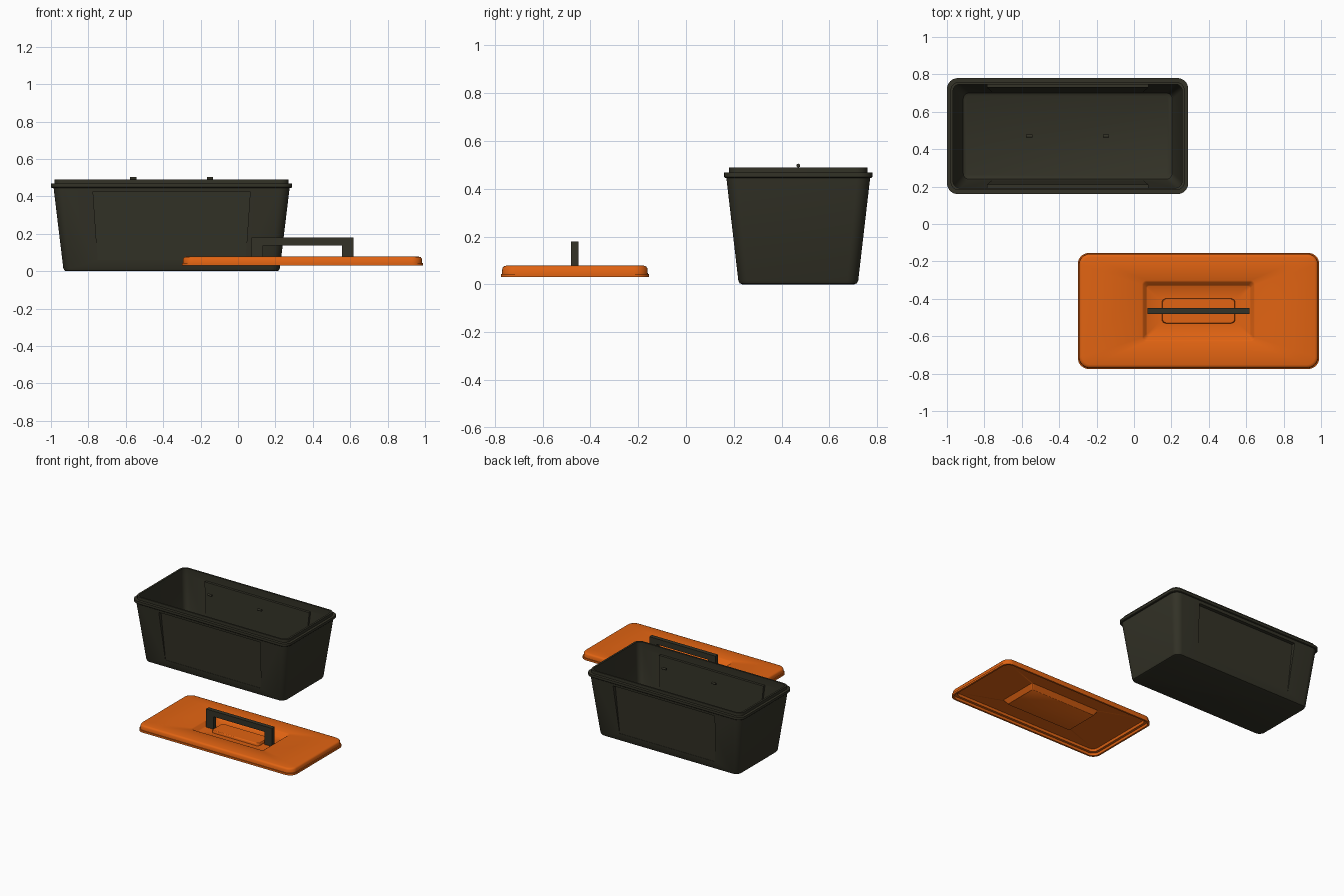
import bpy
import bmesh
import math

if "Cube" in bpy.data.objects:
    bpy.data.objects.remove(bpy.data.objects["Cube"], do_unlink=True)


def material(name, color):
    m = bpy.data.materials.new(name)
    m.use_nodes = True
    m.diffuse_color = color
    bsdf = next(n for n in m.node_tree.nodes if n.type == 'BSDF_PRINCIPLED')
    bsdf.inputs["Base Color"].default_value = color
    return m


CHARCOAL = material("charcoal plastic", (0.033, 0.032, 0.02, 1))
ORANGE = material("orange plastic", (0.75, 0.125, 0.006, 1))
BOX_CENTER = (-0.355, 0.47, 0)
LID_CENTER = (0.345, -0.465, 0)


def finish(name, bm, mat, center):
    bmesh.ops.recalc_face_normals(bm, faces=bm.faces)
    mesh = bpy.data.meshes.new(name)
    bm.to_mesh(mesh)
    bm.free()
    mesh.materials.append(mat)
    ob = bpy.data.objects.new(name, mesh)
    ob.location = center
    bpy.context.collection.objects.link(ob)
    return ob


def activate(ob):
    bpy.ops.object.select_all(action='DESELECT')
    ob.select_set(True)
    bpy.context.view_layer.objects.active = ob


def smooth(ob, degrees=32):
    activate(ob)
    bpy.ops.object.shade_smooth_by_angle(angle=math.radians(degrees))


def loft(name, rings, mat, center, steps=8):
    """Skin rounded rectangles (half x, half y, corner radius, z), capped at both ends."""
    bm = bmesh.new()
    loops = []
    for hx, hy, r, z in rings:
        loop = []
        for q, (sx, sy) in enumerate(((1, 1), (-1, 1), (-1, -1), (1, -1))):
            for i in range(steps + 1):
                a = (q + i / steps) * math.pi / 2
                loop.append(bm.verts.new((sx * (hx - r) + r * math.cos(a),
                                          sy * (hy - r) + r * math.sin(a), z)))
        loops.append(loop)
    n = len(loops[0])
    for a, b in zip(loops, loops[1:]):
        for i in range(n):
            j = (i + 1) % n
            bm.faces.new((a[i], a[j], b[j], b[i]))
    bm.faces.new(loops[0])
    bm.faces.new(loops[-1])
    return finish(name, bm, mat, center)


def wall_block(name, side, low, high):
    """Tapered block on a long wall; low and high are (z, half x, inner y, outer y)."""
    bm = bmesh.new()
    for z, hx, inner, outer in (low, high):
        for x, y in ((-hx, inner), (hx, inner), (hx, outer), (-hx, outer)):
            bm.verts.new((x, side * y, z))
    bmesh.ops.convex_hull(bm, input=bm.verts)
    return finish(name, bm, CHARCOAL, BOX_CENTER)


def combine(target, tool, operation):
    mod = target.modifiers.new(tool.name, 'BOOLEAN')
    mod.operation = operation
    mod.solver = 'EXACT'
    mod.object = tool
    bpy.context.view_layer.update()
    activate(target)
    bpy.ops.object.modifier_apply(modifier=mod.name)
    bpy.data.objects.remove(tool, do_unlink=True)


# Tapered box: outside, rim, lip and inside in one skin
box = loft("box_body", [
    (0.562, 0.234, 0.035, 0.0),
    (0.573, 0.245, 0.042, 0.004),
    (0.579, 0.251, 0.046, 0.016),
    (0.631, 0.301, 0.055, 0.446),
    (0.641, 0.306, 0.056, 0.446),
    (0.645, 0.310, 0.058, 0.450),
    (0.645, 0.310, 0.058, 0.468),
    (0.626, 0.289, 0.045, 0.468),
    (0.626, 0.289, 0.045, 0.490),
    (0.612, 0.277, 0.036, 0.490),
    (0.612, 0.279, 0.036, 0.440),
    (0.565, 0.236, 0.034, 0.040),
    (0.558, 0.230, 0.030, 0.024),
    (0.545, 0.217, 0.024, 0.016),
], CHARCOAL, BOX_CENTER)

# Recessed grip panel in each long wall, with its bulge on the inside
for side in (-1, 1):
    combine(box, wall_block("panel_bulge", side, (0.05, 0.405, 0.2365, 0.248),
                            (0.437, 0.432, 0.260, 0.290)), 'UNION')
for side in (-1, 1):
    combine(box, wall_block("panel_recess", side, (0.06, 0.395, 0.254, 0.30),
                            (0.425, 0.420, 0.273, 0.34)), 'DIFFERENCE')
smooth(box)

# Two small pins over the middle of the box
for side, label in ((-1, "right"), (1, "left")):
    bm = bmesh.new()
    bmesh.ops.create_cone(bm, cap_ends=True, segments=16, radius1=0.008,
                          radius2=0.008, depth=0.034)
    pin = finish(label + "_pin", bm, CHARCOAL,
                 (BOX_CENTER[0] + side * 0.205, BOX_CENTER[1], 0.497))
    pin.rotation_euler.y = math.pi / 2
    smooth(pin)

# Lid: raised pad, sunken tray, top, rounded edge, flange and hollow underside
lid = loft("lid", [
    (0.192, 0.062, 0.018, 0.062),
    (0.196, 0.066, 0.022, 0.058),
    (0.196, 0.066, 0.022, 0.044),
    (0.274, 0.132, 0.010, 0.044),
    (0.280, 0.138, 0.014, 0.048),
    (0.294, 0.154, 0.018, 0.073),
    (0.302, 0.163, 0.022, 0.078),
    (0.622, 0.288, 0.045, 0.078),
    (0.632, 0.298, 0.052, 0.075),
    (0.638, 0.304, 0.056, 0.067),
    (0.639, 0.305, 0.056, 0.044),
    (0.645, 0.310, 0.058, 0.044),
    (0.645, 0.310, 0.058, 0.030),
    (0.632, 0.297, 0.050, 0.030),
    (0.630, 0.295, 0.050, 0.048),
    (0.612, 0.277, 0.040, 0.048),
    (0.608, 0.273, 0.040, 0.066),
    (0.296, 0.156, 0.020, 0.066),
    (0.272, 0.130, 0.012, 0.034),
], ORANGE, LID_CENTER)
smooth(lid, 45)

# Square handle standing in the tray
bm = bmesh.new()
outline = [(-0.273, 0.043), (-0.273, 0.18), (0.273, 0.18), (0.273, 0.043),
           (0.212, 0.043), (0.212, 0.138), (-0.212, 0.138), (-0.212, 0.043)]
face = bm.faces.new([bm.verts.new((x, -0.016, z)) for x, z in outline])
extruded = bmesh.ops.extrude_face_region(bm, geom=[face])
bmesh.ops.translate(bm, vec=(0, 0.032, 0),
                    verts=[v for v in extruded["geom"] if isinstance(v, bmesh.types.BMVert)])
finish("lid_handle", bm, CHARCOAL, LID_CENTER)
